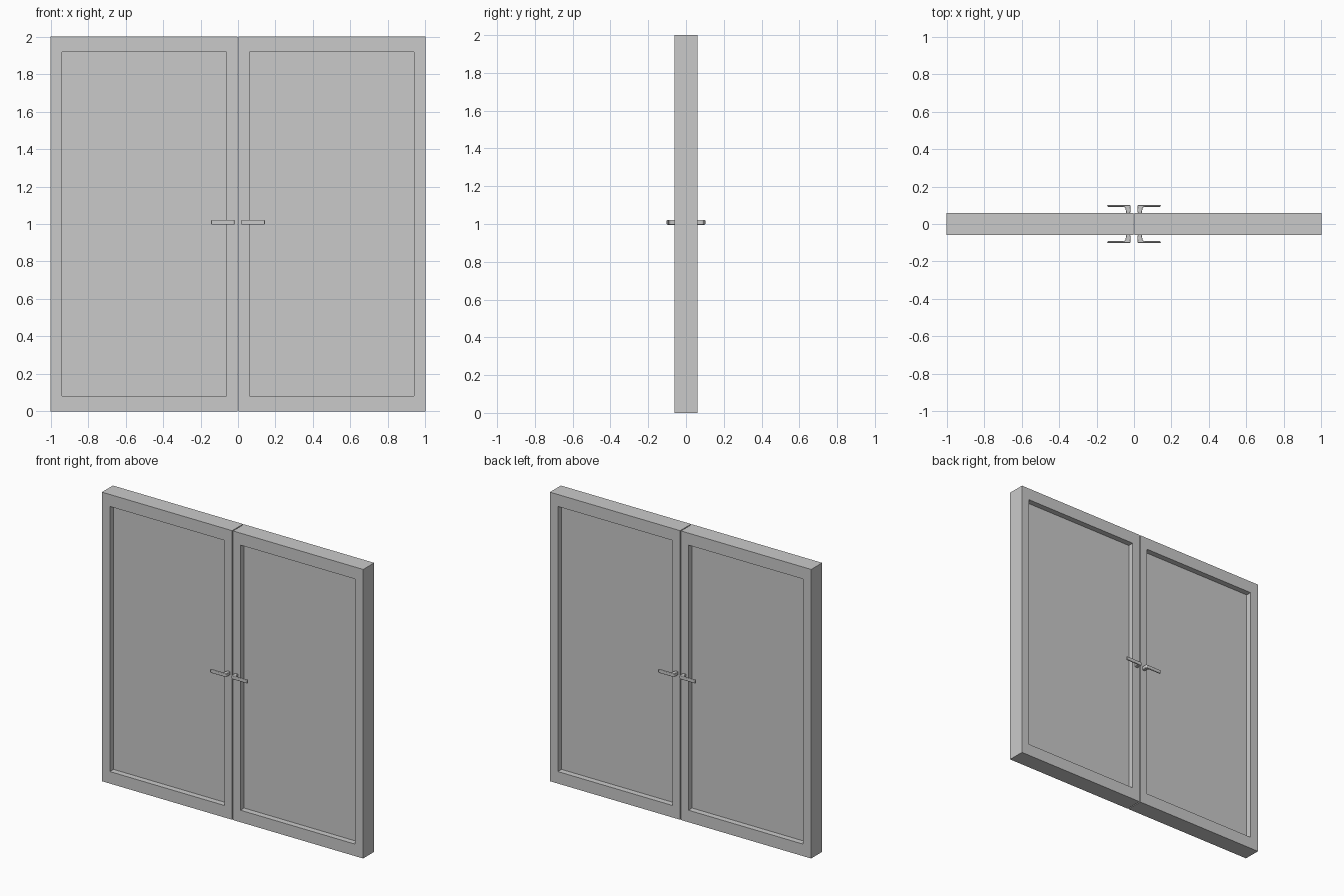
import bpy, bmesh
from mathutils import Vector

if "Cube" in bpy.data.objects:
    bpy.data.objects.remove(bpy.data.objects["Cube"])

grey = bpy.data.materials.new("plain grey")
grey.diffuse_color = (0.59, 0.59, 0.59, 1)
grey.use_nodes = True
grey.node_tree.nodes["Principled BSDF"].inputs["Base Color"].default_value = grey.diffuse_color

GAP, HALF_T = 0.003, 0.06            # half seam between leaves, half thickness
SIDE, RAIL = 0.061, 0.083            # frame widths
RECESS = 0.04                        # depth of the panel on each face


def finish(bm, name):
    bmesh.ops.recalc_face_normals(bm, faces=bm.faces)
    mesh = bpy.data.meshes.new(name)
    bm.to_mesh(mesh)
    bm.free()
    mesh.materials.append(grey)
    obj = bpy.data.objects.new(name, mesh)
    bpy.context.collection.objects.link(obj)
    return obj


def door_leaf(name, sx):
    """Slab whose front and back faces are inset and pushed inwards."""
    bm = bmesh.new()
    bmesh.ops.create_cube(bm, size=1)
    middle = sx * (1 + GAP) / 2
    for v in bm.verts:
        v.co = Vector((middle + v.co.x * (1 - GAP),
                       v.co.y * 2 * HALF_T, v.co.z * 2 + 1))
    bm.normal_update()
    for face in [f for f in bm.faces if abs(f.normal.y) > 0.9]:
        side = 1 if face.calc_center_median().y > 0 else -1
        bmesh.ops.inset_region(bm, faces=[face], thickness=0.03)
        # Set the frame opening
        for v in face.verts:
            v.co.x = sx * (SIDE if abs(v.co.x) < 0.5 else 1 - SIDE)
            v.co.z = RAIL if v.co.z < 1 else 2 - RAIL
        # Sink the panel
        panel = bmesh.ops.extrude_discrete_faces(bm, faces=[face])["faces"][0]
        for v in panel.verts:
            v.co.y = side * (HALF_T - RECESS)
    return finish(bm, name)


def lever_handle(name, sx, sy):
    """Angled lever: short stem from the stile, thin bar pointing outwards."""
    outline = [(0.020, 0.058), (0.018, 0.095), (0.022, 0.102), (0.143, 0.102),
               (0.143, 0.092), (0.056, 0.092), (0.049, 0.089), (0.045, 0.082),
               (0.042, 0.058)]
    bm = bmesh.new()
    base = bm.faces.new([bm.verts.new((sx * x, sy * y, 0.996)) for x, y in outline])
    top = bmesh.ops.extrude_face_region(bm, geom=[base])
    for v in top["geom"]:
        if isinstance(v, bmesh.types.BMVert):
            v.co.z += 0.025
    # The extrusion keeps the starting face as the lower cap only if it is rebuilt
    if not base.is_valid or all(v.co.z > 1.01 for v in base.verts):
        low = [e for e in bm.edges if e.is_boundary]
        bmesh.ops.holes_fill(bm, edges=low, sides=0)
    else:
        bmesh.ops.holes_fill(bm, edges=[e for e in bm.edges if e.is_boundary], sides=0)
    obj = finish(bm, name)
    bevel = obj.modifiers.new("soft edges", 'BEVEL')
    bevel.width, bevel.segments = 0.004, 3
    bevel.limit_method = 'ANGLE'
    return obj


# Two leaves, each with a lever on both faces
for label, sx in (("left", -1), ("right", 1)):
    door_leaf(label + "_door_leaf", sx)
    for face, sy in (("front", -1), ("back", 1)):
        lever_handle(f"{label}_{face}_handle", sx, sy)
